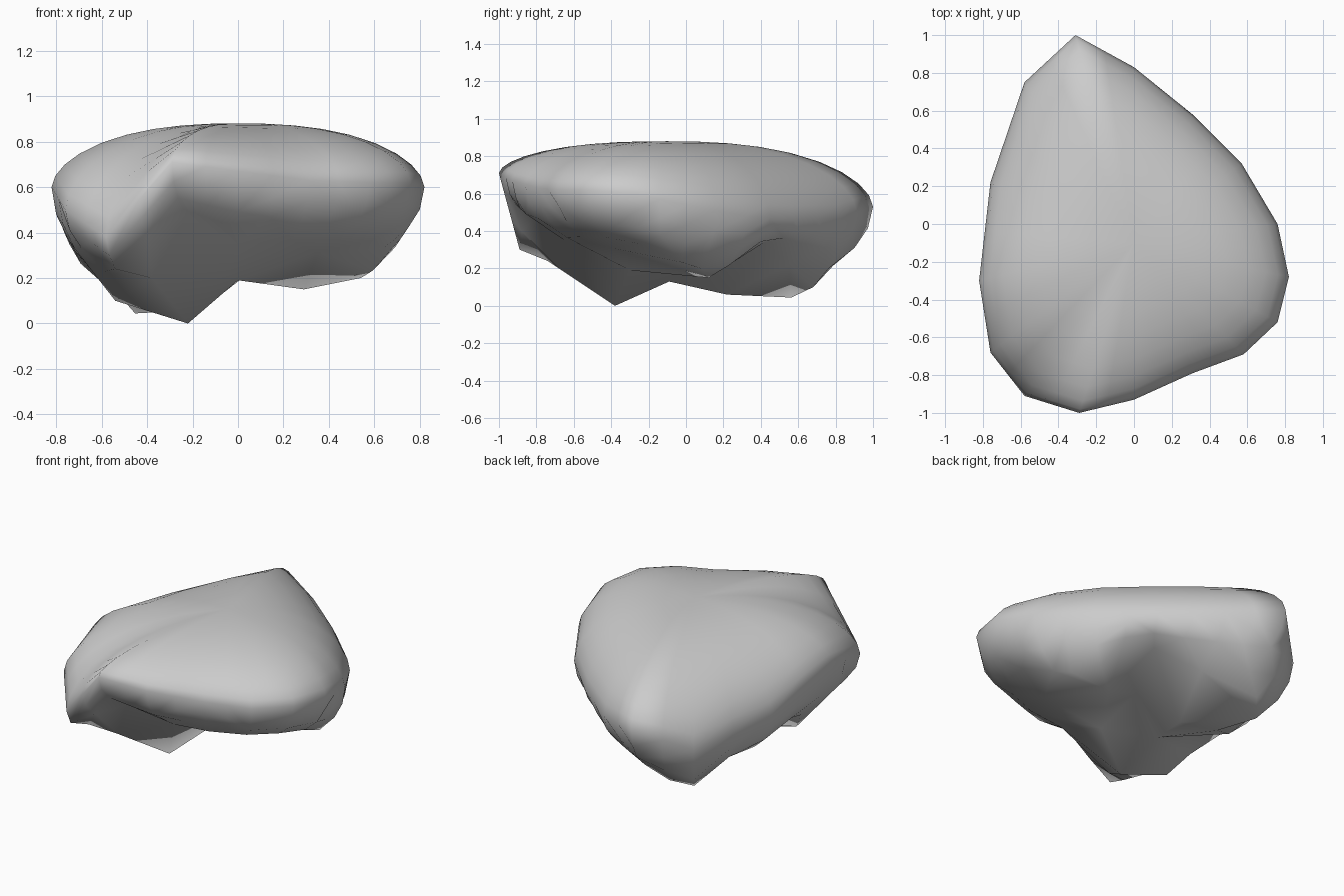
import bpy, bmesh
from mathutils import Vector
from mathutils.geometry import delaunay_2d_cdt

if "Cube" in bpy.data.objects:
    bpy.data.objects.remove(bpy.data.objects["Cube"])

# Rim of the boulder: x, y, z
OUTLINE = [(-.31, 1, .53), (0, .83, .47), (.31, .58, .46), (.57, .32, .48),
           (.76, 0, .54), (.82, -.28, .6), (.76, -.52, .62), (.58, -.69, .62),
           (.31, -.79, .63), (0, -.93, .67), (-.29, -1, .71), (-.58, -.91, .38),
           (-.76, -.68, .5), (-.82, -.3, .6), (-.76, .22, .45), (-.58, .75, .38)]
# Lumps and dents of the underside: x, y, z
LUMPS = [(-.22, -.38, 0), (-.54, -.35, .10), (-.54, -.74, .24), (-.38, -.68, .2),
         (-.16, .22, .06), (-.42, .25, .09), (-.36, .68, .10), (-.25, -.09, .13),
         (0, -.3, .19), (.29, .12, .15), (.54, .08, .2), (.35, -.4, .31),
         (0, -.65, .35), (.04, .06, .25), (.2, .42, .34), (-.05, .55, .22)]
CENTRE = Vector((0, -.1))
CROWN = .88
rim = []
for i, p in enumerate(OUTLINE):
    a, b = Vector(p), Vector(OUTLINE[(i + 1) % len(OUTLINE)])
    rim += [a, (a + b) / 2]
N = len(rim)


def locate(p):
    """Distance fraction towards the rim, and rim height in that direction."""
    d = p - CENTRE
    for i in range(N):
        ra, rb = rim[i], rim[(i + 1) % N]
        a, b = ra.xy - CENTRE, rb.xy - CENTRE
        det = a.x * b.y - a.y * b.x
        u = (d.x * b.y - d.y * b.x) / det
        v = (a.x * d.y - a.y * d.x) / det
        if u >= -1e-6 and v >= -1e-6 and u + v > 0:
            return u + v, (u * ra.z + v * rb.z) / (u + v)
    return 0, .6


def under_profile(t):
    return max(0, 1 - t ** 2.6) ** .5


def top_z(t, edge):
    return edge + (CROWN - edge) * max(0, 1 - t ** 2.4) ** .57


depths = []
for x, y, z in LUMPS:
    p = Vector((x, y))
    t, edge = locate(p)
    depths.append((p, (edge - z) / under_profile(t)))


def bottom_z(p, t, edge):
    w = [(1 / ((p - q).length_squared + .01) ** 1.5, d) for q, d in depths]
    return edge - under_profile(t) * sum(a * d for a, d in w) / sum(a for a, d in w)


bm = bmesh.new()
# Rounded top: rings from the crown out to the rim
rings = []
for t in (.15, .3, .45, .6, .74, .85, .93, .98, 1):
    ring = []
    for r in rim:
        p = CENTRE.lerp(r.xy, t)
        ring.append(bm.verts.new((p.x, p.y, top_z(t, r.z))))
    rings.append(ring)
for a, b in zip(rings, rings[1:]):
    for i in range(N):
        j = (i + 1) % N
        bm.faces.new((a[i], a[j], b[j], b[i]))
crown = bm.verts.new((CENTRE.x, CENTRE.y, CROWN))
for i in range(N):
    bm.faces.new((rings[0][i], rings[0][(i + 1) % N], crown))

# Lumpy underside: rim, two inner rings and the lumps, triangulated in plan
under = [r.copy() for r in rim]
for t, step in ((.975, 1), (.91, 1), (.78, 2)):
    for r in rim[::step]:
        p = CENTRE.lerp(r.xy, t)
        if all((p - q).length > .11 for q, _ in depths):
            under.append(Vector((p.x, p.y, bottom_z(p, t, r.z))))
under += [Vector(q) for q in LUMPS]
co, _, faces, orig, _, _ = delaunay_2d_cdt(
    [v.xy for v in under], [], [list(range(N))], 1, 1e-5)
verts = []
for c, ids in zip(co, orig):
    verts.append(bm.verts.new((c.x, c.y, under[ids[0]].z)))
for f in faces:
    bm.faces.new([verts[i] for i in f])

bmesh.ops.remove_doubles(bm, verts=bm.verts, dist=1e-4)
bmesh.ops.recalc_face_normals(bm, faces=bm.faces)
for f in bm.faces:
    f.smooth = True
mesh = bpy.data.meshes.new("boulder")
bm.to_mesh(mesh)
bm.free()
bpy.context.collection.objects.link(bpy.data.objects.new("boulder", mesh))
